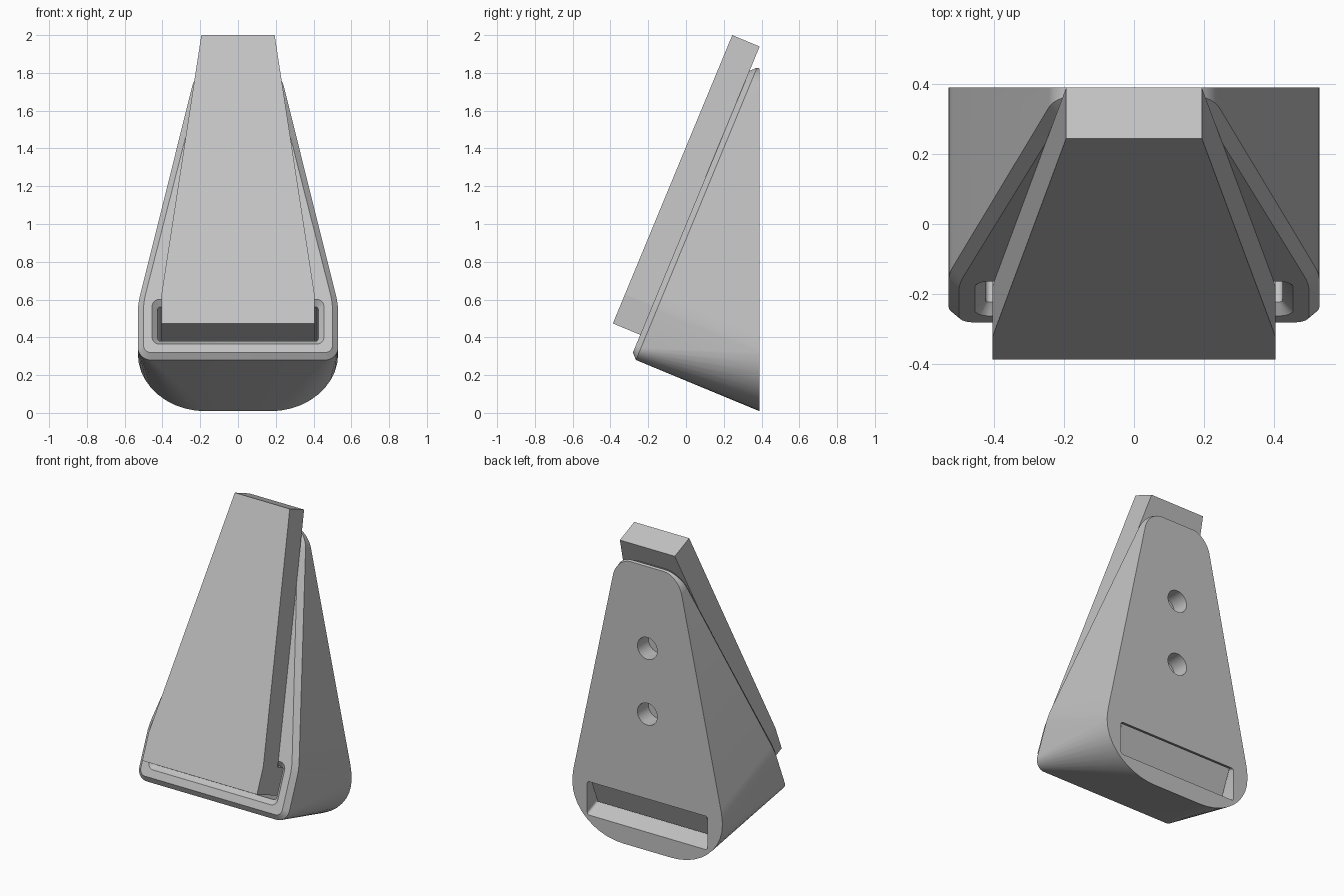
import bpy, bmesh, math
from mathutils import Vector

cube = bpy.data.objects.get("Cube")
if cube:
    bpy.data.objects.remove(cube, do_unlink=True)

TILT = math.radians(22.5)
S, C = math.sin(TILT), math.cos(TILT)
BACK = 0.39

grey = bpy.data.materials.new("light_grey")
grey.use_nodes = True
grey.diffuse_color = (0.54, 0.54, 0.54, 1)
grey.node_tree.nodes["Principled BSDF"].inputs["Base Color"].default_value = (0.54, 0.54, 0.54, 1)


def tilted(x, v, n):
    """Point at width x, height v up the slope and n out of it."""
    return Vector((x, -0.265 + S * v - C * n, 0.28 + C * v + S * n))


def fillet(corners, steps=10):
    """Round each (x, v, tangent_in, tangent_out) corner with an elliptic arc."""
    pts = []
    for i, (x, v, t_in, t_out) in enumerate(corners):
        p = Vector((x, v))
        a = (Vector(corners[i - 1][:2]) - p).normalized() * t_in
        b = (Vector(corners[(i + 1) % len(corners)][:2]) - p).normalized() * t_out
        for k in range(steps + 1):
            t = k / steps * math.pi / 2
            pts.append(p + a * (1 - math.sin(t)) + b * (1 - math.cos(t)))
    return pts


def mirrored(half):
    """Complete a right-hand corner list with its left-hand copy."""
    return half + [(-x, v, b, a) for x, v, a, b in reversed(half)]


def loft(name, rings):
    """Closed solid through rings of equal point count."""
    bm = bmesh.new()
    loops = [[bm.verts.new(p) for p in ring] for ring in rings]
    for lo, hi in zip(loops, loops[1:]):
        for i in range(len(lo)):
            j = (i + 1) % len(lo)
            bm.faces.new((lo[i], lo[j], hi[j], hi[i]))
    bm.faces.new(loops[0])
    bm.faces.new(loops[-1])
    bmesh.ops.recalc_face_normals(bm, faces=bm.faces)
    mesh = bpy.data.meshes.new(name)
    bm.to_mesh(mesh)
    bm.free()
    mesh.materials.append(grey)
    ob = bpy.data.objects.new(name, mesh)
    bpy.context.collection.objects.link(ob)
    return ob


def body_outline(inset, corner_x, corner_v):
    return fillet(mirrored([
        (0.53 - inset, inset, corner_x, corner_v),
        (0.53 - inset, 0.32, 0.035, 0.05),
        (0.218 - inset, 1.675 - inset, 0.11, 0.1)]))


def to_back(p):
    """Run an outline point into the slope until it meets the flat back."""
    start = tilted(p.x, p.y, 0)
    return tilted(p.x, p.y, -(BACK - start.y) / C)


# Body: chamfered front, corners growing rounder towards the flat back
body = loft("mount_body", [
    [tilted(p.x, p.y, 0.03) for p in body_outline(0.03, 0.04, 0.04)],
    [tilted(p.x, p.y, 0) for p in body_outline(0, 0.07, 0.07)],
    [to_back(p) for p in body_outline(0, 0.36, 0.28)]])


# Slot cutter with a flared mouth
def slot_outline(w, low, high, r):
    return fillet(mirrored([(w, low, r, r), (w, high, r, r)]), 5)


mouth = slot_outline(0.455, 0.078, 0.335, 0.04)
throat = slot_outline(0.425, 0.108, 0.305, 0.015)
cutters = [loft("slot_cutter", [
    [tilted(p.x, p.y, n) for p in ring]
    for ring, n in ((mouth, 0.08), (mouth, 0.03), (throat, 0), (throat, -1))])]

# Screw hole cutters in the back
for i, z in enumerate((0.88, 1.30)):
    circle = [(0.07 * math.cos(k * math.tau / 32), 0.07 * math.sin(k * math.tau / 32))
              for k in range(32)]
    cutters.append(loft(f"screw_hole_cutter_{i + 1}", [
        [Vector((x, y, z + h)) for x, h in circle] for y in (BACK - 0.11, BACK + 0.1)]))

for cutter in cutters:
    mod = body.modifiers.new(cutter.name, "BOOLEAN")
    mod.operation = "DIFFERENCE"
    mod.solver = "EXACT"
    mod.object = cutter

bpy.context.view_layer.update()
result = bpy.data.meshes.new_from_object(
    body.evaluated_get(bpy.context.evaluated_depsgraph_get()))
body.modifiers.clear()
body.data = result
for cutter in cutters:
    bpy.data.objects.remove(cutter, do_unlink=True)

bpy.ops.object.select_all(action="DESELECT")
body.select_set(True)
bpy.context.view_layer.objects.active = body
bpy.ops.object.shade_smooth_by_angle(angle=math.radians(30))

# Tapered strap lying on the sloping front
strap = [(0.405, 0.132), (0.405, 0.30), (0.194, 1.784)]
strap += [(-x, v) for x, v in reversed(strap)]
loft("front_strap", [[tilted(x, v, n) for x, v in strap] for n in (0.03, 0.187)])

# Tongue of the strap running back through the slot
tongue = [(0.405, 0.132), (0.405, 0.30), (-0.405, 0.30), (-0.405, 0.132)]
loft("strap_tongue", [[tilted(x, v, n) for x, v in tongue] for n in (0.03, -0.57)])
